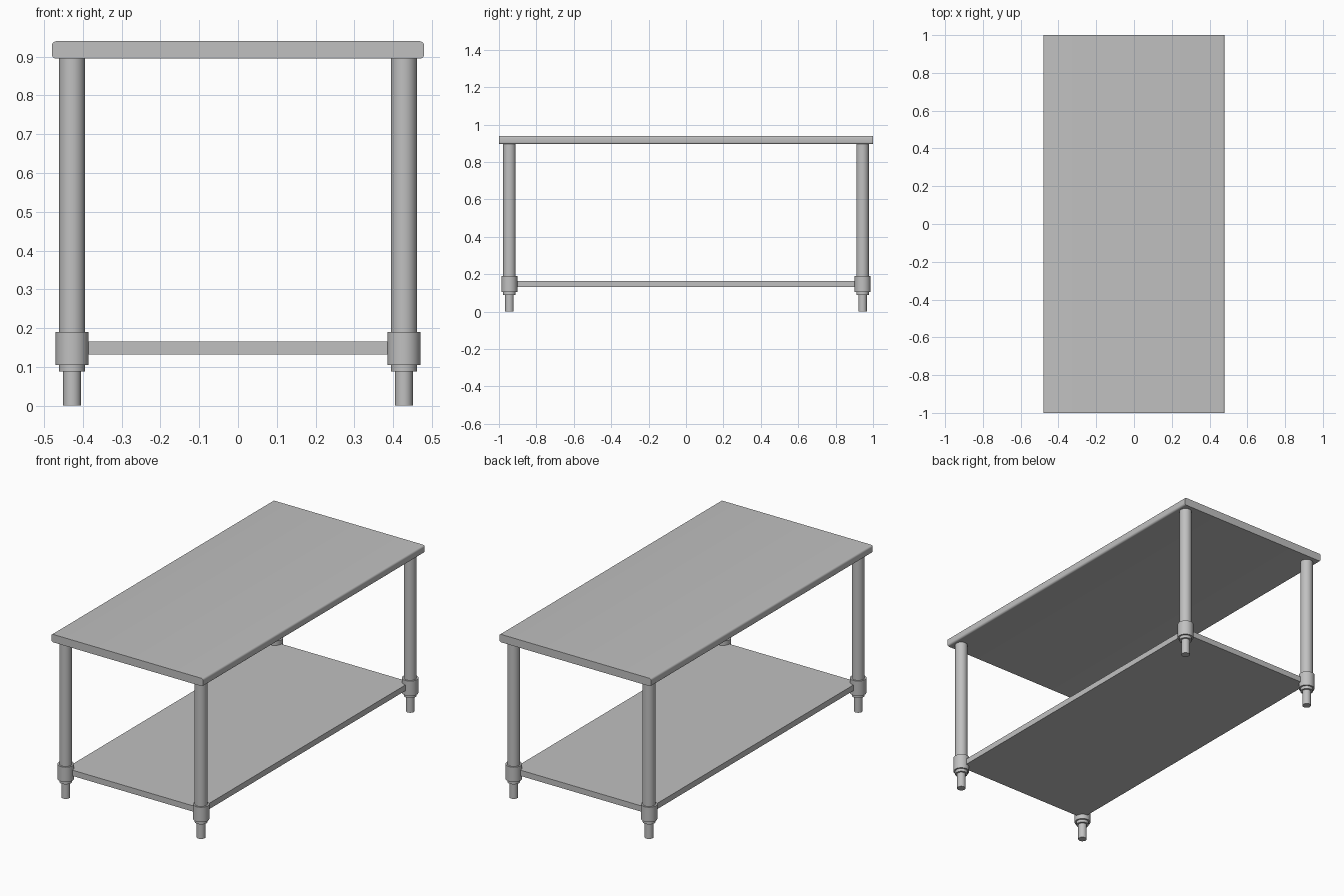
import bpy
import bmesh
from math import pi, cos, sin

cube = bpy.data.objects.get("Cube")
if cube:
    bpy.data.objects.remove(cube, do_unlink=True)

# Single brushed steel colour
steel = bpy.data.materials.new("steel_grey")
steel.use_nodes = True
colour = (0.53, 0.53, 0.53, 1)
steel.diffuse_color = colour
steel.node_tree.nodes["Principled BSDF"].inputs["Base Color"].default_value = colour

LEG_X, LEG_Y = 0.428, 0.944


def finish(name, bm, smooth=True):
    bmesh.ops.recalc_face_normals(bm, faces=bm.faces[:])
    mesh = bpy.data.meshes.new(name)
    bm.to_mesh(mesh)
    bm.free()
    mesh.materials.append(steel)
    obj = bpy.data.objects.new(name, mesh)
    bpy.context.collection.objects.link(obj)
    if smooth:
        bpy.ops.object.select_all(action="DESELECT")
        obj.select_set(True)
        bpy.context.view_layer.objects.active = obj
        bpy.ops.object.shade_smooth_by_angle(angle=pi / 6)
    return obj


def slab(name, half_x, half_y, low, high, radius=0):
    """Extrude a rectangle in x and z along y, with rounded long edges."""
    steps = 5 if radius else 0
    bm = bmesh.new()
    verts = []
    corners = [(1, high, 0), (-1, high, 1), (-1, low, 2), (1, low, 3)]
    for side, z, quarter in corners:
        centre_x = side * (half_x - radius)
        centre_z = z - radius if z == high else z + radius
        for i in range(steps + 1):
            a = (quarter + i / max(steps, 1)) * pi / 2
            verts.append(bm.verts.new((centre_x + radius * cos(a), -half_y,
                                       centre_z + radius * sin(a))))
    face = bm.faces.new(verts)
    ext = bmesh.ops.extrude_face_region(bm, geom=[face], use_keep_orig=True)
    moved = [v for v in ext["geom"] if isinstance(v, bmesh.types.BMVert)]
    bmesh.ops.translate(bm, verts=moved, vec=(0, 2 * half_y, 0))
    return finish(name, bm, smooth=radius > 0)


def tube(name, x, y, radius, low, high):
    bm = bmesh.new()
    bmesh.ops.create_cone(bm, cap_ends=True, segments=32, radius1=radius,
                          radius2=radius, depth=high - low)
    bmesh.ops.translate(bm, verts=bm.verts[:], vec=(x, y, (low + high) / 2))
    return finish(name, bm)


# Worktop and lower shelf
slab("worktop", 0.48, 1.0, 0.895, 0.94, radius=0.011)
slab("lower_shelf", LEG_X, LEG_Y, 0.132, 0.165)

# Four legs, each with a shelf collar, a ring and an adjustable foot
parts = [("leg", 0.0335, 0.15, 0.9), ("collar", 0.0425, 0.105, 0.19),
         ("ring", 0.0335, 0.088, 0.11), ("foot", 0.023, 0, 0.09)]
for side, sx in (("left", 1), ("right", -1)):
    for end, sy in (("front", -1), ("back", 1)):
        for part, radius, low, high in parts:
            tube(f"{end}_{side}_{part}", sx * LEG_X, sy * LEG_Y, radius, low, high)
